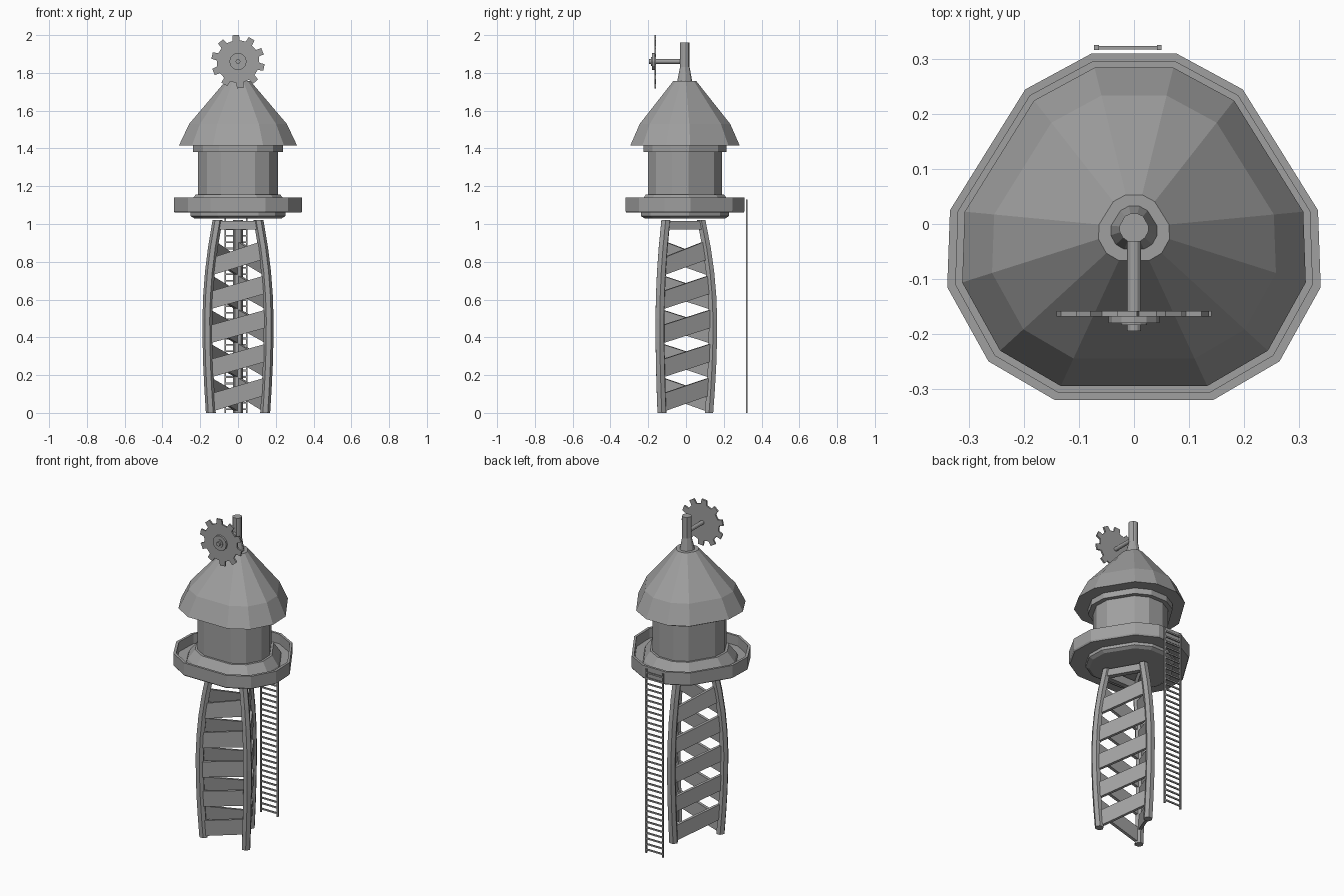
import bpy, bmesh, math
from mathutils import Vector

if "Cube" in bpy.data.objects:
    bpy.data.objects.remove(bpy.data.objects["Cube"])

grey = bpy.data.materials.new("stone_grey")
grey.diffuse_color = (0.35, 0.35, 0.35, 1)
grey.use_nodes = True
grey.node_tree.nodes["Principled BSDF"].inputs["Base Color"].default_value = grey.diffuse_color


def finish(name, bm):
    bmesh.ops.recalc_face_normals(bm, faces=bm.faces)
    me = bpy.data.meshes.new(name)
    bm.to_mesh(me)
    bm.free()
    me.materials.append(grey)
    ob = bpy.data.objects.new(name, me)
    bpy.context.collection.objects.link(ob)
    return ob


def loft(name, rings):
    """Skin a stack of equal-sized rings and cap both ends."""
    bm = bmesh.new()
    loops = [[bm.verts.new(p) for p in r] for r in rings]
    n = len(loops[0])
    for a, b in zip(loops, loops[1:]):
        for i in range(n):
            j = (i + 1) % n
            bm.faces.new((a[i], a[j], b[j], b[i]))
    bm.faces.new(loops[0][::-1])
    bm.faces.new(loops[-1])
    return finish(name, bm)


# Rounded-triangle plan shared by platform, room and roof
CY = -0.007
half = [(0.078, 0.31), (0.198, 0.245), (0.335, 0.025),
        (0.34, -0.115), (0.265, -0.25), (0.145, -0.32)]
plan = half + [(-x, y) for x, y in reversed(half)]


def plan_ring(z, s):
    return [(x * s, CY + (y - CY) * s, z) for x, y in plan]


def circle(z, r):
    return [(r * math.cos(a), CY + r * math.sin(a), z)
            for a in (math.atan2(y - CY, x) for x, y in plan)]


def stack(name, profile):
    return loft(name, [plan_ring(z, s) for z, s in profile])


# Platform tray with stepped underside and sloped collar
stack("platform", [(1.03, 0.68), (1.042, 0.74), (1.06, 0.74), (1.06, 0.985),
                   (1.068, 1), (1.14, 1), (1.14, 0.955), (1.08, 0.955),
                   (1.08, 0.80), (1.10, 0.78), (1.155, 0.66), (1.155, 0.6)])
stack("room", [(1.15, 0.62), (1.39, 0.62)])
stack("room_cornice", [(1.38, 0.70), (1.415, 0.70)])
stack("roof", [(1.415, 0.92), (1.53, 0.76), (1.758, 0.19)])
loft("spire", [plan_ring(1.757, 0.125), circle(1.83, 0.027), circle(1.96, 0.027)])

# Three bowed legs
LEG_Y = -0.045
bow = [(0, 0.167), (0.125, 0.176), (0.25, 0.183), (0.375, 0.187), (0.5, 0.188),
       (0.625, 0.183), (0.75, 0.172), (0.875, 0.154), (1.02, 0.126)]
section = [(0.022, -0.013), (0.022, 0.013), (0, 0.026),
           (-0.022, 0.016), (-0.022, -0.016), (0, -0.026)]
angles = [math.radians(a) for a in (210, 330, 90)]


def leg_radius(z):
    for (z0, r0), (z1, r1) in zip(bow, bow[1:]):
        if z <= z1:
            return r0 + (r1 - r0) * (z - z0) / (z1 - z0)
    return bow[-1][1]


def leg_point(a, z, dr=0.0, dt=0.0):
    r = leg_radius(z) + dr
    return Vector((r * math.cos(a) - dt * math.sin(a),
                   LEG_Y + r * math.sin(a) + dt * math.cos(a), z))


for a in angles:
    loft("leg", [[leg_point(a, z, dr, dt) for dr, dt in section] for z, _ in bow])


def plate(name, pts, outward, thick):
    off = outward * thick / 2
    loft(name, [[p - off for p in pts], [p + off for p in pts]])


# Slanted slats and top bars on each of the three sides
for k, a in enumerate(angles):
    b = angles[(k + 1) % 3]
    mid = a + math.radians(60)
    out = Vector((math.cos(mid), math.sin(mid), 0))
    for i in range(5):
        z = 0.005 + 0.18 * i
        plate("slat", [leg_point(a, z), leg_point(b, z + 0.09),
                       leg_point(b, z + 0.185), leg_point(a, z + 0.095)], out, 0.018)
    plate("top_bar", [leg_point(a, 0.97), leg_point(b, 0.97),
                      leg_point(b, 1.015), leg_point(a, 1.015)], out, 0.03)


def box(bm, c, d):
    vs = bmesh.ops.create_cube(bm, size=1)["verts"]
    for v in vs:
        v.co = Vector([c[i] + v.co[i] * d[i] for i in range(3)])


# Ladder hanging behind the platform
bm = bmesh.new()
for x in (-0.068, 0.046):
    box(bm, (x, 0.321, 0.565), (0.009, 0.009, 1.13))
for i in range(33):
    box(bm, (-0.011, 0.321, 0.02 + i * 0.034), (0.114, 0.007, 0.009))
finish("ladder", bm)

# Toothed wheel facing the front
GZ = 1.86
teeth = 10
outline = []
for i in range(teeth):
    for f, r in ((-0.27, 0.113), (-0.2, 0.142), (0.2, 0.142), (0.27, 0.113)):
        t = 2 * math.pi * (i + f) / teeth + math.radians(95)
        outline.append((r * math.cos(t), GZ + r * math.sin(t)))
loft("gear", [[(x, y, z) for x, z in outline] for y in (-0.168, -0.158)])


def rod(name, r, y0, y1, n=12):
    ring = [(r * math.cos(2 * math.pi * i / n), GZ + r * math.sin(2 * math.pi * i / n))
            for i in range(n)]
    loft(name, [[(x, y, z) for x, z in ring] for y in (y0, y1)])


rod("gear_hub", 0.046, -0.18, -0.165)
rod("hub_nut", 0.024, -0.184, -0.178)
rod("axle", 0.0125, -0.195, -0.015)
